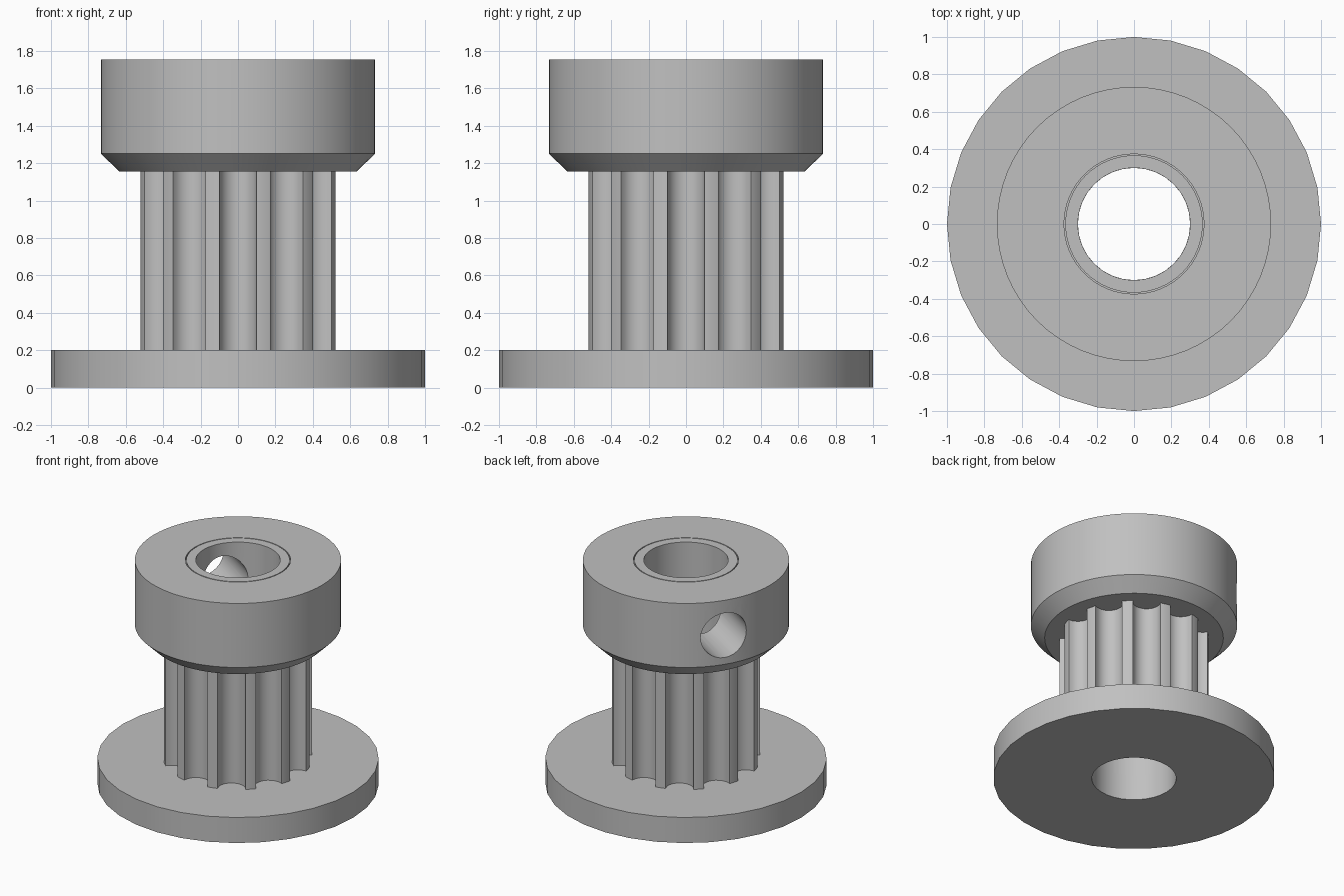
import bpy
import math
from mathutils import Matrix, Vector

cube = bpy.data.objects.get("Cube")
if cube:
    bpy.data.objects.remove(cube, do_unlink=True)

# Single metal colour
metal = bpy.data.materials.new("grey_metal")
metal.use_nodes = True
grey = (0.53, 0.53, 0.53, 1.0)
metal.diffuse_color = grey
metal.node_tree.nodes["Principled BSDF"].inputs["Base Color"].default_value = grey

BORE = 0.3
TEETH = 12


def add_object(name, verts, faces):
    mesh = bpy.data.meshes.new(name)
    mesh.from_pydata(verts, [], faces)
    mesh.materials.append(metal)
    obj = bpy.data.objects.new(name, mesh)
    bpy.context.collection.objects.link(obj)
    return obj


def bridge_loops(name, loops):
    """Join a closed cycle of equally long rings with quads."""
    n, m = len(loops[0]), len(loops)
    verts = [v for loop in loops for v in loop]
    faces = []
    for j in range(m):
        a, b = j * n, (j + 1) % m * n
        for i in range(n):
            k = (i + 1) % n
            faces.append((a + i, a + k, b + k, b + i))
    return add_object(name, verts, faces)


def circle(r, z, n):
    return [(r * math.cos(math.tau * i / n), r * math.sin(math.tau * i / n), z)
            for i in range(n)]


def lathe(name, profile, n):
    return bridge_loops(name, [circle(r, z, n) for r, z in profile])


def smooth(obj):
    bpy.ops.object.select_all(action="DESELECT")
    obj.select_set(True)
    bpy.context.view_layer.objects.active = obj
    bpy.ops.object.shade_smooth_by_angle(angle=math.radians(30))


# Flange: flat disc with the bore through it
flange = lathe("flange", [(BORE, 0), (1, 0), (1, 0.2), (BORE, 0.2)], 32)

# Toothed core: round-bottomed grooves cut between narrow ridges
outline = []
steps = 10
for t in range(TEETH):
    turn = Matrix.Rotation(math.tau * t / TEETH, 2)
    for s in range(steps + 1):
        a = math.pi * s / steps
        outline.append(turn @ Vector((0.52 - 0.1 * math.sin(a), -0.1 * math.cos(a))))
    outline.append(turn @ Matrix.Rotation(math.pi / TEETH - 0.05, 2) @ Vector((0.531, 0)))
    outline.append(turn @ Matrix.Rotation(math.pi / TEETH + 0.05, 2) @ Vector((0.531, 0)))


def tooth_ring(z):
    return [(p.x, p.y, z) for p in outline]


def bore_ring(z):
    # matched to the outline by angle so the rings bridge cleanly
    return [(BORE * p.x / p.length, BORE * p.y / p.length, z) for p in outline]


core = bridge_loops("toothed_core", [bore_ring(0.2), tooth_ring(0.2),
                                     tooth_ring(1.155), bore_ring(1.155)])

# Collar: chamfered underneath, fine ring groove on top
TOP = 1.754
collar = lathe("collar", [(BORE, 1.155), (0.635, 1.155), (0.733, 1.252), (0.733, TOP),
                          (0.374, TOP), (0.374, TOP - 0.02), (0.367, TOP - 0.02),
                          (0.367, TOP), (BORE, TOP)], 64)

# Set screw hole through one side of the collar wall
bpy.ops.mesh.primitive_cylinder_add(vertices=32, radius=0.175, depth=0.8)
cutter = bpy.context.object
cutter.name = "screw_hole_cutter"
cutter.hide_render = True
cutter.data.materials.append(metal)
cutter.matrix_world = (Matrix.Rotation(math.radians(147), 4, "Z")
                       @ Matrix.Translation((0.55, 0, 1.48))
                       @ Matrix.Rotation(math.pi / 2, 4, "Y"))
cut = collar.modifiers.new("screw_hole", "BOOLEAN")
cut.operation = "DIFFERENCE"
cut.solver = "EXACT"
cut.object = cutter
bpy.context.view_layer.update()
bpy.context.view_layer.objects.active = collar
bpy.ops.object.modifier_apply(modifier=cut.name)
bpy.data.objects.remove(cutter, do_unlink=True)

for part in (flange, core, collar):
    smooth(part)
